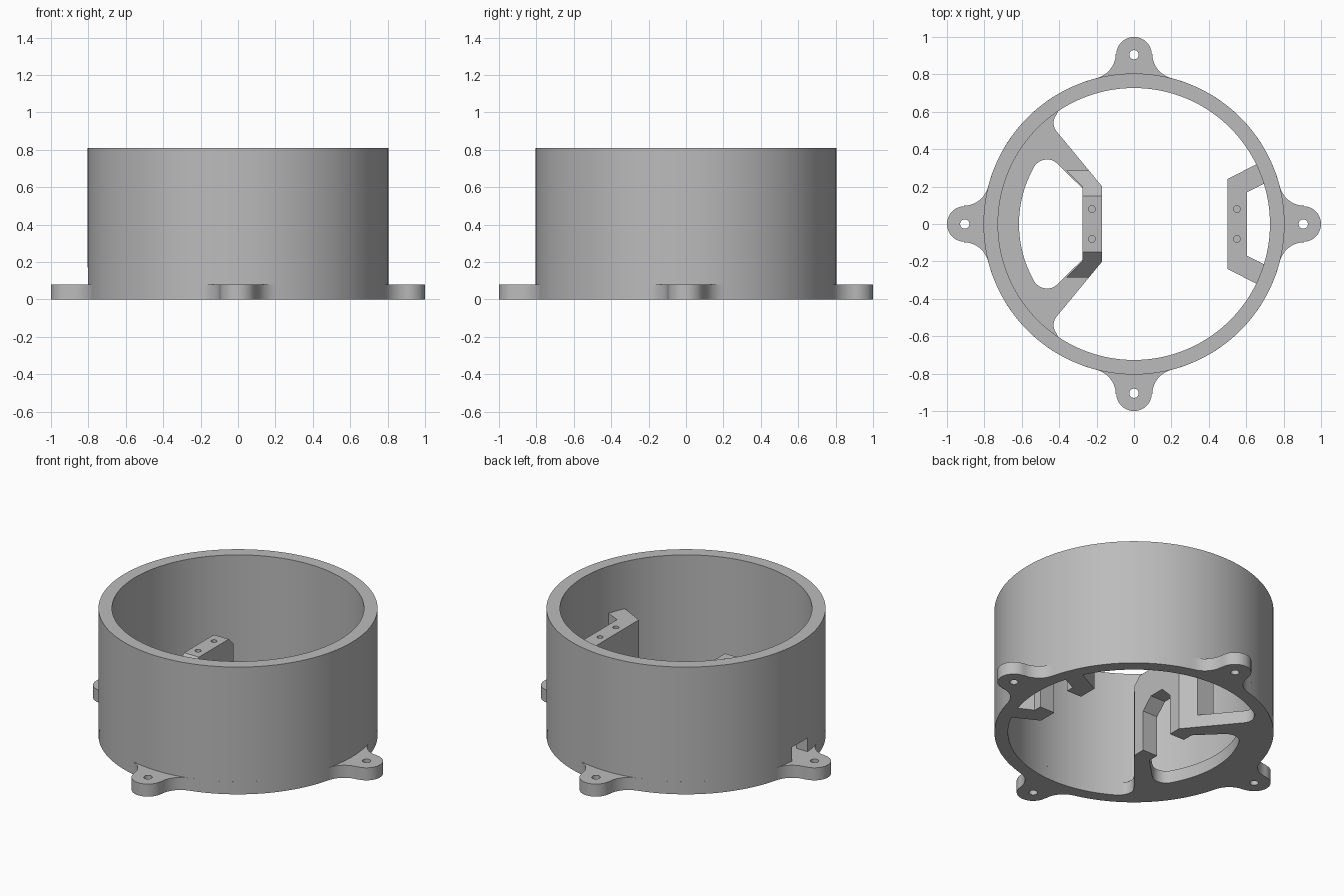
import bpy, bmesh, math
from mathutils import Matrix

if "Cube" in bpy.data.objects:
    bpy.data.objects.remove(bpy.data.objects["Cube"])

grey = bpy.data.materials.new("plain grey")
grey.use_nodes = True
COLOUR = (0.5, 0.5, 0.5, 1)
grey.diffuse_color = COLOUR
grey.node_tree.nodes["Principled BSDF"].inputs["Base Color"].default_value = COLOUR

OUTER, INNER, HEIGHT, BASE = 0.805, 0.727, 0.81, 0.08
LUG, BRACKET_TOP = 0.905, 0.51
SIDEWAYS = Matrix(((0, 0, 1, 0), (1, 0, 0, 0), (0, 1, 0, 0), (0, 0, 0, 1)))


def arc(cx, cy, r, a0, a1, n):
    angles = [math.radians(a0 + (a1 - a0) * i / n) for i in range(n + 1)]
    return [(cx + r * math.cos(a), cy + r * math.sin(a)) for a in angles]


def circle(cx, cy, r, n):
    return arc(cx, cy, r, 0, 360, n)[:-1]


def mirrored(half):
    """Close a half outline by mirroring it across the x axis."""
    return half + [(x, -y) for x, y in reversed(half)]


def prism(name, loops, z0, z1, matrix=Matrix()):
    """Extrude nested outlines; inner loops become holes."""
    curve = bpy.data.curves.new(name, 'CURVE')
    curve.dimensions, curve.fill_mode = '2D', 'BOTH'
    curve.extrude = (z1 - z0) / 2
    for loop in loops:
        spline = curve.splines.new('POLY')
        spline.points.add(len(loop) - 1)
        for point, (x, y) in zip(spline.points, loop):
            point.co = (x, y, 0, 1)
        spline.use_cyclic_u = True
    temp = bpy.data.objects.new(name + " outline", curve)
    bpy.context.collection.objects.link(temp)
    graph = bpy.context.evaluated_depsgraph_get()
    mesh = bpy.data.meshes.new_from_object(temp.evaluated_get(graph))
    bpy.data.objects.remove(temp)
    bm = bmesh.new()
    bm.from_mesh(mesh)
    bmesh.ops.remove_doubles(bm, verts=bm.verts, dist=1e-5)
    bmesh.ops.recalc_face_normals(bm, faces=bm.faces)
    bm.transform(matrix @ Matrix.Translation((0, 0, (z0 + z1) / 2)))
    bm.to_mesh(mesh)
    bm.free()
    mesh.materials.clear()
    mesh.materials.append(grey)
    obj = bpy.data.objects.new(name, mesh)
    bpy.context.collection.objects.link(obj)
    return obj


def combine(obj, tool, operation):
    """Apply a boolean and throw the tool away."""
    mod = obj.modifiers.new("cut", 'BOOLEAN')
    mod.object, mod.operation, mod.solver = tool, operation, 'EXACT'
    graph = bpy.context.evaluated_depsgraph_get()
    mesh = bpy.data.meshes.new_from_object(obj.evaluated_get(graph))
    obj.modifiers.clear()
    obj.data = mesh
    bpy.data.objects.remove(tool)


# Flange outline: round lug, concave fillets and ring arc, repeated four times
spread, fillet = 14.4, 0.137
fx = (OUTER + fillet) * math.sin(math.radians(spread))
fy = (OUTER + fillet) * math.cos(math.radians(spread))
quarter = arc(fx, fy, fillet, 270 - spread, 180, 10)
quarter += arc(0, LUG, 0.095, 2, 178, 24)
quarter += arc(-fx, fy, fillet, 0, spread - 90, 10)
quarter += arc(0, 0, OUTER, 90 + spread, 180 - spread, 30)[1:-1]
outline, holes = [], []
for k in range(4):
    c, s = math.cos(k * math.pi / 2), math.sin(k * math.pi / 2)
    outline += [(c * x - s * y, s * x + c * y) for x, y in quarter]
    holes.append(circle(-s * LUG, c * LUG, 0.025, 20))

# Flange opening: main bore, rounded arms, and the window behind them
opening = arc(0, 0, INNER, 0, 124, 62)[1:]
opening += arc(-0.36, 0.54, 0.07, 140, 220, 10)
opening += [(-0.17, 0.2), (-0.17, 0.12), (-0.275, 0.12), (-0.275, 0.19)]
opening += arc(-0.465, 0.265, 0.08, 45, 151, 12)
opening += arc(0, 0, 0.615, 151, 179, 12)
base_flange = prism("base_flange", [outline, mirrored(opening)] + holes, 0, BASE)

# Tall round wall with a cable slot above one lug
wall = prism("wall", [circle(0, 0, OUTER, 128), circle(0, 0, INNER, 128)], BASE, HEIGHT)
slot = prism("slot_cutter", [mirrored([(-0.9, 0.08), (-0.65, 0.08)])], 0, 0.17)
combine(wall, slot, 'DIFFERENCE')


def bracket(name, plan, hole_x, silhouette):
    """Arched upright: plan outline trimmed by a side silhouette, with screw holes."""
    obj = prism(name, [mirrored(plan)], 0, BRACKET_TOP)
    arch = [(0.12, 0), (0.12, 0.26), (0.05, 0.33)]
    half = silhouette + arch
    side = half + [(-y, z) for y, z in reversed(half)]
    combine(obj, prism("side_cutter", [side], -1, 1, SIDEWAYS), 'INTERSECT')
    for y in (-0.08, 0.08):
        drill = prism("drill", [circle(hole_x, y, 0.018, 20)], 0.41, 0.6)
        combine(obj, drill, 'DIFFERENCE')
    return obj


# Silhouettes run from the top middle down the outside to the foot
square = [(0.1, 0.6), (0.4, 0.6), (0.4, 0)]
sloped = [(0.1, 0.56), (0.38, 0.28), (0.38, 0)]
wall_bracket = bracket(
    "wall_bracket",
    [(0.605, 0.17), (0.72, 0.227), (0.69, 0.338), (0.5, 0.24)],
    0.55, square)
arm_bracket = bracket(
    "arm_bracket",
    [(-0.275, 0.2), (-0.36, 0.285), (-0.24, 0.285), (-0.17, 0.2)],
    -0.225, sloped)

for obj in (base_flange, wall, wall_bracket, arm_bracket):
    bpy.ops.object.select_all(action='DESELECT')
    obj.select_set(True)
    bpy.context.view_layer.objects.active = obj
    bpy.ops.object.shade_smooth_by_angle(angle=math.radians(30))
